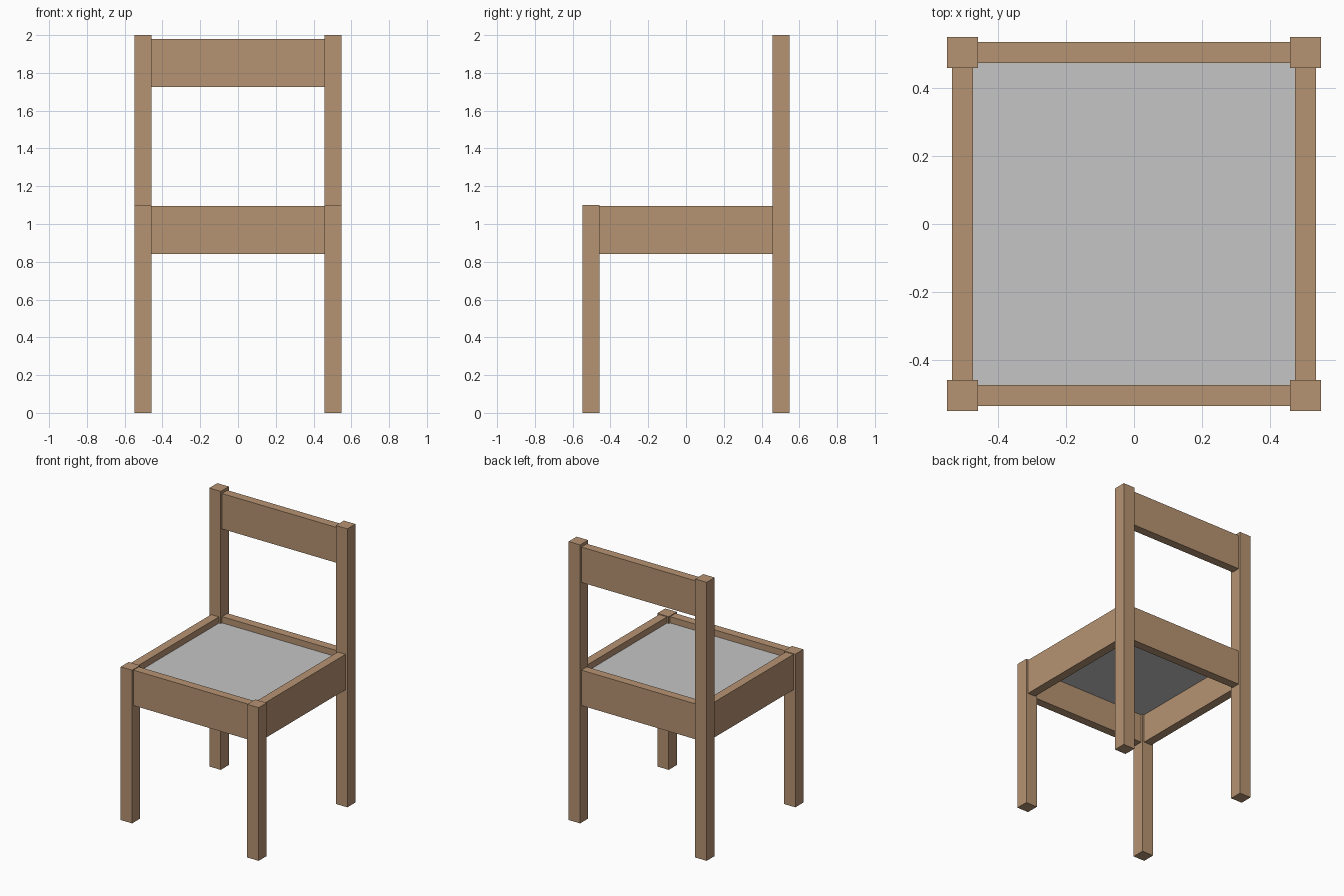
import bpy

if "Cube" in bpy.data.objects:
    bpy.data.objects.remove(bpy.data.objects["Cube"])


def material(name, rgb):
    m = bpy.data.materials.new(name)
    m.diffuse_color = (*rgb, 1.0)
    m.use_nodes = True
    m.node_tree.nodes["Principled BSDF"].inputs["Base Color"].default_value = m.diffuse_color
    return m


wood = material("light wood", (0.47, 0.292, 0.168))
grey = material("seat grey", (0.56, 0.56, 0.56))


def box(name, x, y, z, mat):
    """Axis-aligned box from (min, max) ranges."""
    bpy.ops.mesh.primitive_cube_add(
        size=1, location=[(r[0] + r[1]) / 2 for r in (x, y, z)])
    ob = bpy.context.object
    ob.name = name
    ob.scale = [r[1] - r[0] for r in (x, y, z)]
    bpy.ops.object.transform_apply(location=False, rotation=False, scale=True)
    ob.data.materials.append(mat)
    return ob


C = 0.503         # leg and rail centre line
LEG = 0.0455      # half leg width
RAIL = 0.031      # half rail thickness
INNER = C - LEG   # rails run between the legs
span = (-INNER, INNER)


def around(c, half):
    return (c - half, c + half)


# Legs: short in front, tall behind to carry the backrest
for side, sx in (("left", -1), ("right", 1)):
    box(f"front_leg_{side}", around(sx * C, LEG), around(-C, LEG), (0, 1.1), wood)
    box(f"back_leg_{side}", around(sx * C, LEG), around(C, LEG), (0, 2.0), wood)
    box(f"side_rail_{side}", around(sx * C, RAIL), span, (0.841, 1.095), wood)

# Seat rails and backrest
box("front_rail", span, around(-C, RAIL), (0.841, 1.095), wood)
box("back_rail", span, around(C, RAIL), (0.841, 1.095), wood)
box("backrest", span, around(C, RAIL), (1.725, 1.979), wood)

# Thin seat panel set just below the rail tops
bpy.ops.mesh.primitive_plane_add(size=2 * (C - RAIL) + 0.005, location=(0, 0, 1.05))
seat = bpy.context.object
seat.name = "seat"
seat.data.materials.append(grey)
